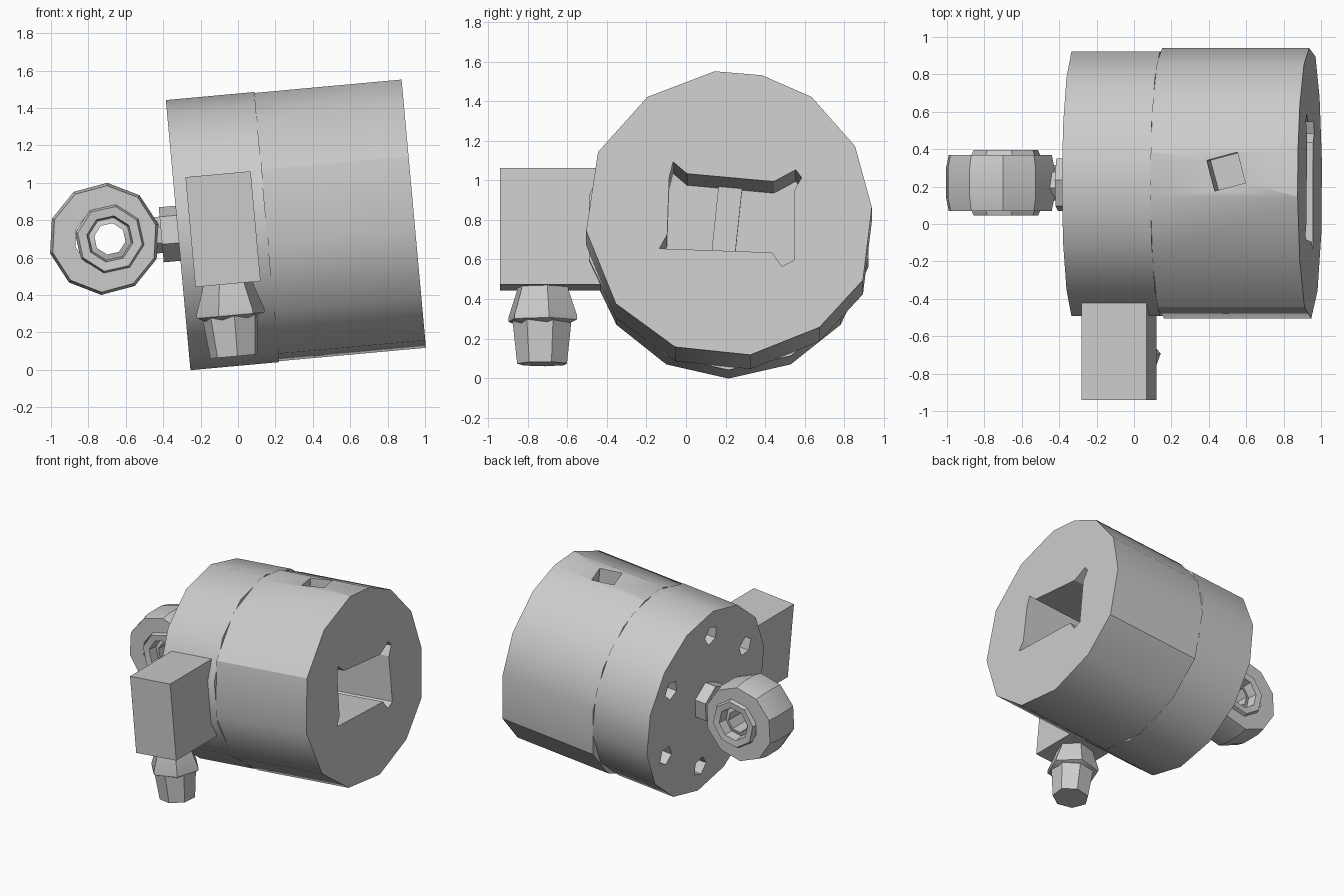
import bpy, bmesh
from math import radians, pi, cos, sin
from mathutils import Matrix, Vector

if "Cube" in bpy.data.objects:
    bpy.data.objects.remove(bpy.data.objects["Cube"])

steel = bpy.data.materials.new("plain_grey")
steel.use_nodes = True
GREY = (0.6, 0.6, 0.6, 1)
steel.diffuse_color = GREY
steel.node_tree.nodes["Principled BSDF"].inputs["Base Color"].default_value = GREY

# Housing frame: local x runs along the tilted axis, z is radial up
FRAME = Matrix.Translation((-0.32, 0.215, 0.72)) @ Matrix.Rotation(radians(-5.2), 4, 'Y')
ALONG_X = Matrix.Rotation(pi / 2, 4, 'Z') @ Matrix.Rotation(pi / 2, 4, 'X')
ALONG_Y = Matrix.Rotation(-pi / 2, 4, 'X')


def finish(name, bm, matrix, smooth=True):
    bmesh.ops.recalc_face_normals(bm, faces=bm.faces)
    mesh = bpy.data.meshes.new(name)
    bm.to_mesh(mesh)
    bm.free()
    mesh.transform(matrix)
    mesh.materials.append(steel)
    obj = bpy.data.objects.new(name, mesh)
    bpy.context.collection.objects.link(obj)
    if smooth:
        activate(obj)
        bpy.ops.object.shade_smooth_by_angle(angle=radians(32))
    return obj


def activate(obj):
    bpy.ops.object.select_all(action='DESELECT')
    obj.select_set(True)
    bpy.context.view_layer.objects.active = obj


def prism(name, outline, depth, matrix, smooth=True):
    """Extrude a 2D outline along local z."""
    bm = bmesh.new()
    face = bm.faces.new([bm.verts.new((a, b, 0)) for a, b in outline])
    top = bmesh.ops.extrude_face_region(bm, geom=[face])["geom"]
    bmesh.ops.translate(bm, vec=(0, 0, depth),
                        verts=[v for v in top if isinstance(v, bmesh.types.BMVert)])
    return finish(name, bm, matrix, smooth)


def ngon(sides, radius, turn=0):
    return [(radius * cos(turn + 2 * pi * i / sides), radius * sin(turn + 2 * pi * i / sides))
            for i in range(sides)]


def lathe(name, profile, sides, matrix, turn=0, tube=False):
    """Turn (radius, height) points about local z; tube closes the profile."""
    bm = bmesh.new()
    rings = [[bm.verts.new((a, b, h)) for a, b in ngon(sides, r, turn)] for r, h in profile]
    pairs = list(zip(rings, rings[1:]))
    if tube:
        pairs.append((rings[-1], rings[0]))
    else:
        bm.faces.new(rings[0])
        bm.faces.new(rings[-1])
    for low, high in pairs:
        for i in range(sides):
            j = (i + 1) % sides
            bm.faces.new((low[i], low[j], high[j], high[i]))
    return finish(name, bm, matrix)


def box(name, size, matrix):
    bm = bmesh.new()
    bmesh.ops.create_cube(bm, size=1)
    bmesh.ops.scale(bm, vec=size, verts=bm.verts)
    return finish(name, bm, matrix, False)


def cut(target, cutter):
    mod = target.modifiers.new("cut", 'BOOLEAN')
    mod.operation = 'DIFFERENCE'
    mod.solver = 'EXACT'
    mod.object = cutter
    activate(target)
    bpy.ops.object.modifier_apply(modifier=mod.name)
    bpy.data.objects.remove(cutter)


def at(x, y, z):
    return FRAME @ Matrix.Translation((x, y, z))


# Main housing: two faceted drums meeting at a seam
end_cap = prism("end_cap", ngon(14, 0.725, -pi / 2), 0.475, FRAME @ ALONG_X)
rim = [(-0.72, -0.09), (-0.66, 0.31), (-0.41, 0.59), (-0.07, 0.72), (0.17, 0.7),
       (0.42, 0.59), (0.64, 0.34), (0.725, 0.03), (0.68, -0.34), (0.46, -0.58),
       (0.11, -0.72), (-0.27, -0.68), (-0.57, -0.46)]
main_drum = prism("main_drum", rim, 0.79, at(0.475, 0, 0) @ ALONG_X)

# Square drive socket with relieved corners, and a web deep inside it
socket = [(-0.28, 0.26), (-0.21, 0.2), (0.23, 0.16), (0.34, 0.22), (0.37, 0.18),
          (0.33, 0.11), (0.33, -0.24), (0.27, -0.27), (0.22, -0.2), (-0.35, -0.18),
          (-0.31, -0.11), (-0.3, 0.18)]
cut(main_drum, prism("socket_cutter", socket, 0.9, at(0.62, 0, 0) @ ALONG_X, False))
box("socket_web", (0.1, 0.12, 0.42), at(0.66, -0.01, 0) @ Matrix.Rotation(radians(-6), 4, 'X'))

# Port in the top of the drum
cut(main_drum, prism("port_cutter", ngon(4, 0.12, radians(60)), 0.5,
                     at(0.88, 0.065, 0.48), False))

# Six bolt holes around the end cap
for i in range(6):
    a = i * pi / 3
    cut(end_cap, prism("bolt_cutter", ngon(5, 0.075, a), 0.3,
                       at(-0.1, 0.53 * sin(a), 0.53 * cos(a)) @ ALONG_X, False))

# Side block with its hose fitting below
BLOCK = Matrix.Translation((-0.08, -0.62, 0.752)) @ Matrix.Rotation(radians(-5.2), 4, 'Y')
box("side_block", (0.35, 0.64, 0.59), BLOCK)
fitting = Matrix.Translation((-0.055, -0.725, 0.47)) @ Matrix.Rotation(radians(-5.2), 4, 'Y')
lathe("fitting_collar", [(0.13, 0.02), (0.14, -0.03), (0.185, -0.16), (0.185, -0.18), (0.14, -0.2)],
      6, fitting, radians(10))
lathe("fitting_nozzle", [(0.155, -0.17), (0.13, -0.4)], 7, fitting, radians(20))

# Neck: hexagon nut and thin shaft joining the eye
nut = at(-0.09, -0.005, 0.01)
prism("neck_nut", ngon(6, 0.15, radians(20)), 0.12, nut @ ALONG_X)
prism("neck_shaft", ngon(7, 0.1), 0.16, at(-0.2, 0, 0.01) @ ALONG_X)

# Eye ring with a bearing seated in its bore
EYE = Matrix.Translation((-0.715, 0.22, 0.7)) @ ALONG_Y
lathe("eye_ring", [(0.16, -0.15), (0.285, -0.15), (0.3, -0.08), (0.3, 0.08), (0.285, 0.15), (0.16, 0.15)],
      10, EYE, radians(-15), tube=True)
BEARING = Matrix.Translation((-0.685, 0.22, 0.7)) @ ALONG_Y
lathe("eye_bearing", [(0.19, -0.14), (0.175, -0.175), (0.125, -0.17), (0.115, -0.1), (0.085, -0.11),
                      (0.085, 0.11), (0.115, 0.1), (0.125, 0.17), (0.175, 0.175), (0.19, 0.14)],
      8, BEARING, radians(10), tube=True)
